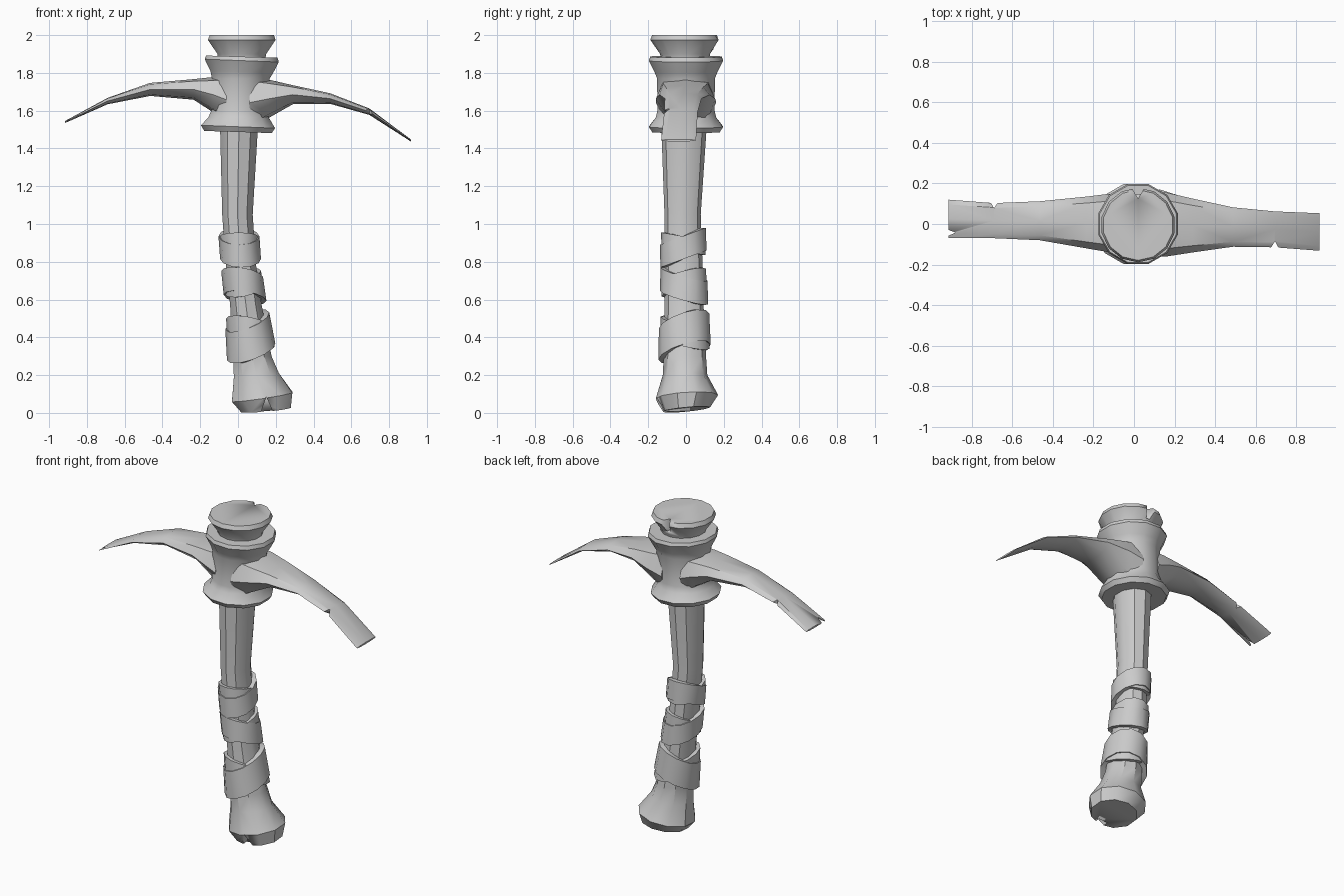
import bpy, bmesh
from math import cos, sin, pi, radians
from mathutils import Vector

if "Cube" in bpy.data.objects:
    bpy.data.objects.remove(bpy.data.objects["Cube"])


def loft(name, rings, caps=True, closed=False, angle=35):
    """Skin equal-length rings of points into one object."""
    bm = bmesh.new()
    vs = [[bm.verts.new(p) for p in r] for r in rings]
    n = len(vs[0])
    pairs = list(zip(vs, vs[1:])) + ([(vs[-1], vs[0])] if closed else [])
    for a, b in pairs:
        for i in range(n):
            j = (i + 1) % n
            bm.faces.new((a[i], a[j], b[j], b[i]))
    if caps and not closed:
        bm.faces.new(vs[0])
        bm.faces.new(vs[-1])
    bmesh.ops.recalc_face_normals(bm, faces=bm.faces)
    me = bpy.data.meshes.new(name)
    bm.to_mesh(me)
    bm.free()
    ob = bpy.data.objects.new(name, me)
    bpy.context.collection.objects.link(ob)
    select(ob)
    bpy.ops.object.shade_smooth_by_angle(angle=radians(angle))
    return ob


def select(ob):
    bpy.ops.object.select_all(action='DESELECT')
    ob.select_set(True)
    bpy.context.view_layer.objects.active = ob


def oval(cx, cy, z, rx, ry, n, tx=0, ty=0):
    """Horizontal oval ring, tilted by tx / ty in height."""
    return [(cx + rx * cos(a), cy + ry * sin(a), z + tx * cos(a) + ty * sin(a))
            for a in (2 * pi * (i + .5) / n for i in range(n))]


def notch(target, tri, vec):
    """Cut a triangular chip out of the target."""
    tri = [Vector(p) for p in tri]
    cutter = loft("notch_cutter", [tri, [p + Vector(vec) for p in tri]])
    cutter.hide_render = True
    mod = target.modifiers.new("notch", 'BOOLEAN')
    mod.operation, mod.object, mod.solver = 'DIFFERENCE', cutter, 'EXACT'
    select(target)
    bpy.ops.object.modifier_apply(modifier=mod.name)
    bpy.data.objects.remove(cutter)


# Handle: z, centre x, centre y, radius x, radius y, tilt x, tilt y
HANDLE = [
    (.018, .148, 0, .138, .128, .012, .012),
    (.085, .128, .005, .168, .165, .025, .01),
    (.2, .097, -.005, .125, .118, .012, 0),
    (.3, .076, -.006, .107, .112, 0, 0),
    (.57, .042, -.01, .088, .103, 0, 0),
    (.78, .016, -.012, .084, .1, 0, 0),
    (1.05, -.003, -.018, .085, .096, 0, 0),
    (1.55, .006, -.01, .107, .122, 0, 0)]
handle = loft("handle", [oval(cx, cy, z, rx, ry, 10, tx, ty)
                         for z, cx, cy, rx, ry, tx, ty in HANDLE])
notch(handle, [(.11, -.25, -.03), (.2, -.25, -.03), (.15, -.25, .085)], (0, .16, 0))


def handle_at(z):
    for a, b in zip(HANDLE, HANDLE[1:]):
        if z <= b[0]:
            t = (z - a[0]) / (b[0] - a[0])
            return [p + (q - p) * t for p, q in zip(a[1:5], b[1:5])]


# Grip bindings: tilted straps hugging the handle
def strap(name, z, sx, sy, h, thick, n=12):
    rings = []
    for i in range(n):
        a = 2 * pi * i / n
        zc = z + sx * cos(a) + sy * sin(a)
        ring = []
        for dz, off in ((-h / 2, -.012), (-h / 2, thick), (h / 2, thick), (h / 2, -.012)):
            cx, cy, rx, ry = handle_at(zc + dz)
            ring.append((cx + (rx + off) * cos(a), cy + (ry + off) * sin(a), zc + dz))
        rings.append(ring)
    loft(name, rings, closed=True)


strap("upper_strap", .875, .0, .045, .12, .024)
strap("upper_strap_cross", .895, 0, -.02, .08, .018)
strap("middle_strap", .672, -.015, -.035, .125, .024)
strap("middle_strap_cross", .69, .02, .03, .085, .018)
strap("lower_strap", .405, .045, .04, .165, .028)
strap("lower_strap_cross", .425, -.02, -.03, .11, .021)

# Head socket with flared rims: z, radius, centre x, tilt
SOCKET = [(1.487, .185, 0, -.006), (1.515, .203, 0, -.008), (1.565, .165, .003, 0),
          (1.6, .157, .01, 0), (1.77, .158, .015, 0), (1.805, .172, .02, -.005),
          (1.865, .203, .02, -.008), (1.886, .196, .02, -.006)]
loft("head_socket", [oval(cx, 0, z, r, r, 12, t) for z, r, cx, t in SOCKET])

# Flared handle end above the socket
cap = loft("handle_top", [oval(.02, -.005, z, r, r, 14)
                          for z, r in ((1.87, .128), (1.9, .132), (1.975, .184), (2, .174))])
notch(cap, [(-.035, .22, 1.93), (.075, .22, 1.93), (.02, .125, 1.93)], (0, 0, .1))

# Blades: x, y max, y min, z top, z bottom
SECTION = [(1, 0), (.75, .8), (0, 1), (-.75, .8), (-1, 0), (-.65, -.8), (0, -1), (.65, -.8)]


def blade(name, stations):
    return loft(name, [[(x, (y1 + y0) / 2 + u * (y1 - y0) / 2,
                         (z1 + z0) / 2 + v * (z1 - z0) / 2) for u, v in SECTION]
                       for x, y1, y0, z1, z0 in stations], angle=40)


left = blade("left_blade", [
    (-.06, .15, -.14, 1.785, 1.53), (-.13, .148, -.138, 1.778, 1.59),
    (-.235, .135, -.12, 1.767, 1.658), (-.465, .112, -.08, 1.747, 1.678),
    (-.69, .103, -.07, 1.668, 1.634), (-.915, .12, -.07, 1.546, 1.535)])
right = blade("right_blade", [
    (.06, .16, -.16, 1.785, 1.5), (.16, .155, -.16, 1.765, 1.56),
    (.29, .125, -.14, 1.735, 1.634), (.488, .082, -.112, 1.692, 1.636),
    (.695, .062, -.115, 1.612, 1.578), (.915, .053, -.132, 1.448, 1.437)])

# Chips in the blade edges
notch(left, [(-.72, .13, 1.4), (-.655, .13, 1.4), (-.69, .078, 1.4)], (0, 0, .5))
notch(left, [(-.94, -.02, 1.4), (-.94, -.07, 1.4), (-.88, -.042, 1.4)], (0, 0, .5))
notch(right, [(.66, -.14, 1.4), (.725, -.14, 1.4), (.695, -.085, 1.4)], (0, 0, .5))
